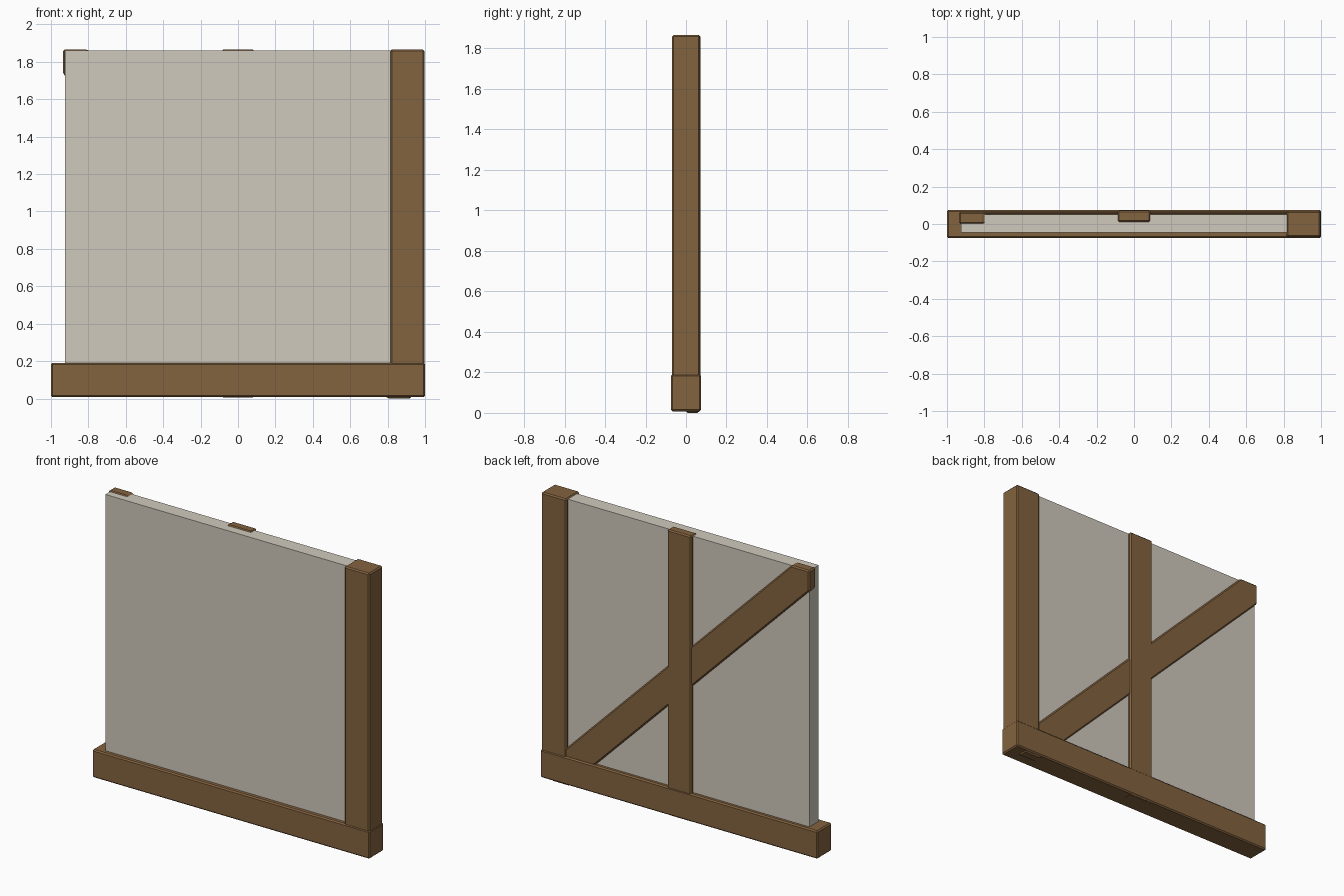
import bpy, bmesh

if "Cube" in bpy.data.objects:
    bpy.data.objects.remove(bpy.data.objects["Cube"])

wood = bpy.data.materials.new("wood")
wood.diffuse_color = (0.23, 0.125, 0.05, 1)
wood.use_nodes = True
wood.node_tree.nodes["Principled BSDF"].inputs["Base Color"].default_value = wood.diffuse_color
plaster = bpy.data.materials.new("plaster")
plaster.diffuse_color = (0.63, 0.59, 0.51, 1)
plaster.use_nodes = True
plaster.node_tree.nodes["Principled BSDF"].inputs["Base Color"].default_value = plaster.diffuse_color


def prism(name, profile, y0, y1, mat, bevel=0.0):
    """Extrude an x-z outline from y0 to y1, with slightly eased edges."""
    bm = bmesh.new()
    face = bm.faces.new([bm.verts.new((x, y0, z)) for x, z in profile])
    ext = bmesh.ops.extrude_face_region(bm, geom=[face])
    moved = [v for v in ext["geom"] if isinstance(v, bmesh.types.BMVert)]
    bmesh.ops.translate(bm, verts=moved, vec=(0, y1 - y0, 0))
    bmesh.ops.recalc_face_normals(bm, faces=bm.faces)
    mesh = bpy.data.meshes.new(name)
    bm.to_mesh(mesh)
    bm.free()
    mesh.materials.append(mat)
    ob = bpy.data.objects.new(name, mesh)
    bpy.context.collection.objects.link(ob)
    if bevel:
        mod = ob.modifiers.new("eased_edges", "BEVEL")
        mod.width = bevel
        mod.segments = 1
    return ob


def rect(x0, x1, z0, z1):
    return [(x0, z0), (x1, z0), (x1, z1), (x0, z1)]


# Horizontal sill and upright timbers
prism("sill_beam", rect(-1, 1, 0.008, 0.19), -0.075, 0.075, wood, 0.008)
prism("corner_post", rect(0.815, 0.996, 0.01, 1.866), -0.07, 0.07, wood, 0.008)
prism("middle_stud", rect(-0.087, 0.087, 0.005, 1.866), 0.01, 0.071, wood, 0.008)

# Diagonal brace, trimmed square at both ends
prism("diagonal_brace",
      [(-0.935, 1.735), (-0.935, 1.866), (-0.804, 1.866),
       (0.925, 0.135), (0.925, 0), (0.8, 0)], 0.0, 0.065, wood, 0.008)

# Wall infill
prism("infill_panel", rect(-0.925, 0.9, 0.05, 1.86), -0.045, 0.05, plaster)
